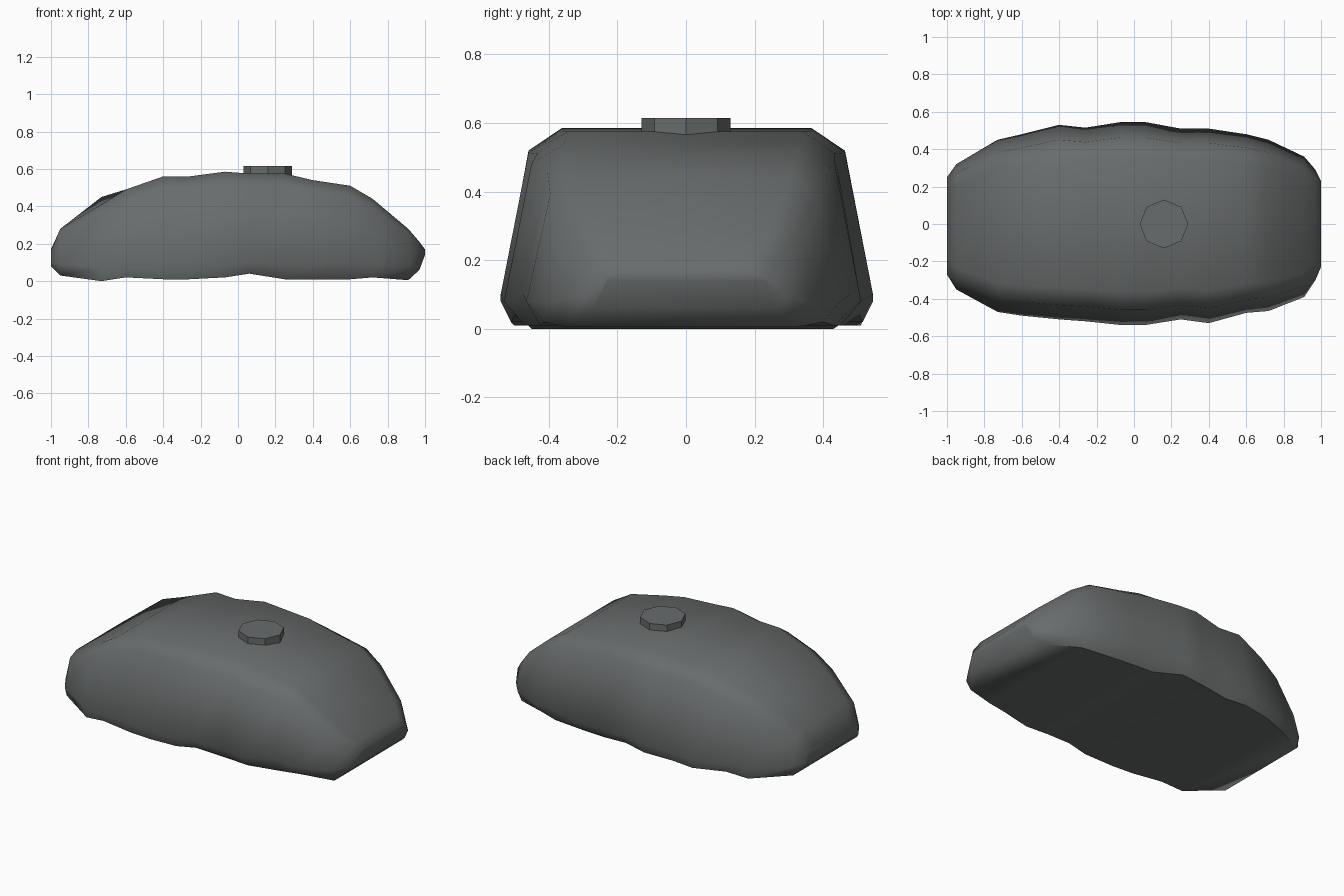
import bpy
import bmesh
import math

cube = bpy.data.objects.get("Cube")
if cube:
    bpy.data.objects.remove(cube)


def make_material(name, colour):
    mat = bpy.data.materials.new(name)
    mat.use_nodes = True
    mat.diffuse_color = colour
    mat.node_tree.nodes["Principled BSDF"].inputs["Base Color"].default_value = colour
    return mat


stone = make_material("stone grey", (0.14, 0.15, 0.15, 1))

# Sections along x: position, underside height, widest height,
# half width at front, half width at back, top height, undercut depth
sections = [
    (-1, .08, .1, .27, .25, .17, .0),
    (-.95, .03, .09, .35, .32, .28, .02),
    (-.73, .0, .07, .47, .45, .41, .02),
    (-.6, .02, .07, .49, .48, .49, .02),
    (-.4, .01, .07, .51, .53, .56, .02),
    (-.26, .01, .07, .52, .515, .56, .02),
    (-.07, .02, .08, .54, .545, .585, .03),
    (.06, .04, .1, .54, .545, .575, .04),
    (.25, .01, .08, .51, .51, .575, .05),
    (.4, .01, .08, .53, .51, .54, .06),
    (.6, .01, .1, .475, .48, .51, .05),
    (.72, .02, .08, .465, .45, .44, .05),
    (.91, .005, .08, .39, .36, .28, .04),
    (.97, .06, .09, .3, .29, .21, .03),
    (1, .14, .15, .23, .23, .17, .0),
]


def half_ring(x, low, wide, width, top, cut):
    """Points of one side, from the underside up to the shoulder."""
    shoulder = wide + (top - wide) * .87
    return [(x, width - cut, low), (x, width, wide),
            (x, width * .85, shoulder), (x, width * .67, top)]


# Main body lofted through the sections
bm = bmesh.new()
rings = []
for x, low, wide, front, back, top, cut in sections:
    right = [(px, -py, pz) for px, py, pz in half_ring(x, low, wide, front, top, cut)]
    left = half_ring(x, low, wide, back, top, cut)
    if x == -.73:  # raised chip on the rear shoulder
        left[3] = (x, left[3][1], .45)
    rings.append([bm.verts.new(p) for p in right + left[::-1]])
for a, b in zip(rings, rings[1:]):
    for i in range(len(a)):
        j = (i + 1) % len(a)
        bm.faces.new((a[i], b[i], b[j], a[j]))
bm.faces.new(rings[0])
bm.faces.new(rings[-1][::-1])
bmesh.ops.recalc_face_normals(bm, faces=bm.faces)
mesh = bpy.data.meshes.new("stone_body")
bm.to_mesh(mesh)
bm.free()
body = bpy.data.objects.new("stone_body", mesh)
bpy.context.collection.objects.link(body)
body.data.materials.append(stone)
bpy.ops.object.select_all(action="DESELECT")
body.select_set(True)
bpy.context.view_layer.objects.active = body
bpy.ops.object.shade_smooth_by_angle(angle=math.radians(50))

# Flat octagonal cap on top
bpy.ops.mesh.primitive_cylinder_add(vertices=8, radius=.13, depth=.1, location=(.16, 0, .565))
cap = bpy.context.object
cap.name = "octagonal_cap"
cap.data.materials.append(stone)
